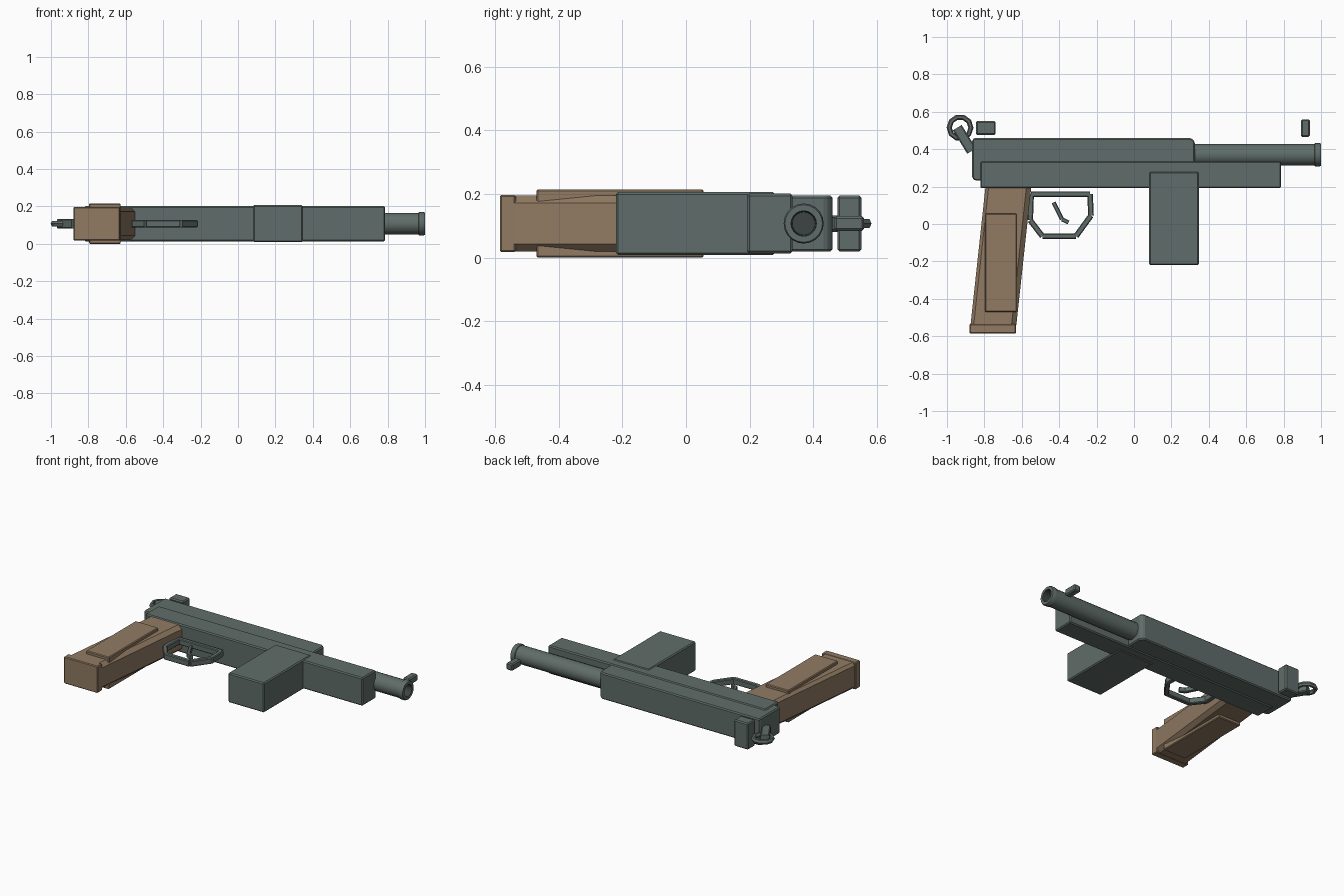
import bpy, bmesh, math
from mathutils import Vector, Matrix

if "Cube" in bpy.data.objects:
    bpy.data.objects.remove(bpy.data.objects["Cube"])


def material(name, rgb):
    m = bpy.data.materials.new(name)
    m.diffuse_color = (*rgb, 1)
    m.use_nodes = True
    m.node_tree.nodes["Principled BSDF"].inputs["Base Color"].default_value = m.diffuse_color
    return m


METAL = material("grey green metal", (0.117, 0.152, 0.142))
WOOD = material("brown grip", (0.283, 0.198, 0.124))
DARK = material("dark bore", (0.045, 0.058, 0.055))
ZC = 0.1075  # mid plane of the model lying on its side


def finish(name, bm, mats, bevel=0, smooth=False):
    bmesh.ops.recalc_face_normals(bm, faces=bm.faces)
    me = bpy.data.meshes.new(name)
    bm.to_mesh(me)
    bm.free()
    ob = bpy.data.objects.new(name, me)
    bpy.context.collection.objects.link(ob)
    for m in mats:
        me.materials.append(m)
    if bevel:
        mod = ob.modifiers.new("bevel", 'BEVEL')
        mod.width = bevel
        mod.segments = 1
        mod.limit_method = 'ANGLE'
        mod.angle_limit = math.radians(40)
    if smooth:
        bpy.ops.object.select_all(action='DESELECT')
        ob.select_set(True)
        bpy.context.view_layer.objects.active = ob
        bpy.ops.object.shade_smooth_by_angle(angle=math.radians(35))
    return ob


def loft(bm, rings):
    """Skin a list of equal-length point rings and cap both ends."""
    vs = [[bm.verts.new(p) for p in r] for r in rings]
    n = len(vs[0])
    for a, b in zip(vs, vs[1:]):
        for i in range(n):
            bm.faces.new((a[i], a[(i + 1) % n], b[(i + 1) % n], b[i]))
    first = bm.faces.new(vs[0])
    last = bm.faces.new(vs[-1])
    return first, last


def prism(name, outline, half, mat=METAL, bevel=0.007):
    bm = bmesh.new()
    loft(bm, [[(x, y, z) for x, y in outline] for z in (ZC - half, ZC + half)])
    return finish(name, bm, [mat], bevel)


def box(name, x0, x1, y0, y1, half, mat=METAL, bevel=0.007):
    return prism(name, [(x0, y0), (x1, y0), (x1, y1), (x0, y1)], half, mat, bevel)


def bars(name, segments, wide, half):
    """Straight bars with chamfered section between pairs of points."""
    bm = bmesh.new()
    w, c = wide / 2, min(wide, half) * 0.25
    sec = [(w, half - c), (w - c, half), (c - w, half), (-w, half - c),
           (-w, c - half), (c - w, -half), (w - c, -half), (w, c - half)]
    for p, q in segments:
        p, q = Vector((*p, ZC)), Vector((*q, ZC))
        d = (q - p).normalized()
        side = Vector((-d.y, d.x, 0))
        loft(bm, [[e + side * a + Vector((0, 0, b)) for a, b in sec] for e in (p, q)])
    return finish(name, bm, [METAL])


# receiver, lower frame and magazine
prism("upper_receiver", [(-0.865, 0.245), (-0.85, 0.232), (0.325, 0.232), (0.325, 0.44),
                         (0.305, 0.46), (-0.855, 0.46), (-0.865, 0.45)], 0.088)
box("lower_frame", -0.822, 0.787, 0.192, 0.335, 0.094)
box("magazine", 0.08, 0.347, -0.22, 0.28, 0.099)

# barrel with recessed bore: rings of (x, radius)
SIDES = 20
bm = bmesh.new()
profile = [(0.28, 0.058), (0.965, 0.058), (0.968, 0.063), (0.992, 0.063),
           (1.0, 0.059), (1.0, 0.040), (0.90, 0.036)]
rings = [[(x, 0.37 + r * math.cos(math.tau * i / SIDES), ZC + r * math.sin(math.tau * i / SIDES))
          for i in range(SIDES)] for x, r in profile]
loft(bm, rings)
for f in bm.faces:
    c = f.calc_center_median()
    if c.x > 0.88 and math.hypot(c.y - 0.37, c.z - ZC) < 0.041:
        f.material_index = 1
finish("barrel", bm, [METAL, DARK], smooth=True)

# sights
box("front_sight", 0.893, 0.94, 0.466, 0.56, 0.023)
box("rear_sight", -0.845, -0.74, 0.476, 0.551, 0.088)

# hammer arm and ring
bars("hammer_arm", [((-0.945, 0.515), (-0.868, 0.39))], 0.055, 0.026)
bm = bmesh.new()
N, M = 10, 6
grid = [[bm.verts.new((-0.93 + (0.058 + 0.014 * math.cos(math.tau * j / M)) * math.cos(math.tau * i / N),
                       0.515 + (0.058 + 0.014 * math.cos(math.tau * j / M)) * math.sin(math.tau * i / N),
                       ZC + 0.016 * math.sin(math.tau * j / M)))
         for j in range(M)] for i in range(N)]
for i in range(N):
    for j in range(M):
        k, l = (i + 1) % N, (j + 1) % M
        bm.faces.new((grid[i][j], grid[k][j], grid[k][l], grid[i][l]))
finish("hammer_ring", bm, [METAL])

# trigger guard and trigger
g = [(-0.55, 0.16), (-0.235, 0.16), (-0.23, 0.045), (-0.31, -0.065), (-0.49, -0.065), (-0.555, 0.02)]
bars("trigger_guard", list(zip(g, g[1:] + g[:1])), 0.03, 0.02)
t = [(-0.43, 0.115), (-0.385, 0.025), (-0.35, 0.008)]
bars("trigger", list(zip(t, t[1:])), 0.022, 0.016)

# slanted grip with chamfered edges
sec = [(-0.122, 0.07), (-0.105, 0.088), (0.097, 0.088), (0.123, 0.064)]
sec += [(x, -z) for x, z in reversed(sec)]
bm = bmesh.new()
loft(bm, [[(cx + x, y, ZC + z) for x, z in sec] for cx, y in ((-0.752, -0.54), (-0.672, 0.2))])
finish("grip", bm, [WOOD])
box("grip_base", -0.88, -0.63, -0.585, -0.535, 0.09, WOOD, 0.005)
box("grip_panels", -0.797, -0.627, -0.47, 0.055, ZC, WOOD, 0.005)
